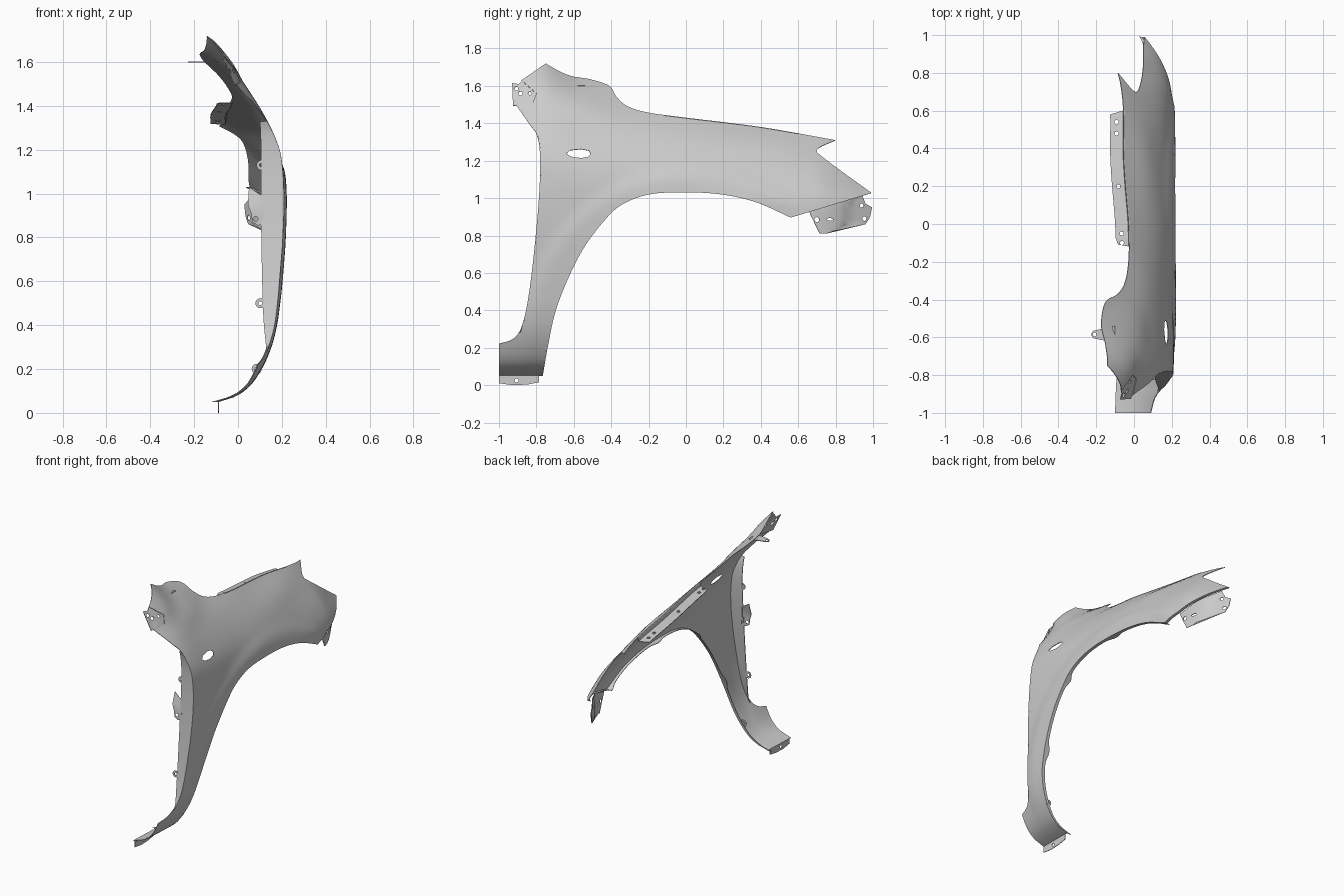
import bpy, bmesh, math
from mathutils import Vector
from mathutils.geometry import delaunay_2d_cdt

if "Cube" in bpy.data.objects:
    bpy.data.objects.remove(bpy.data.objects["Cube"])


def interp(xs, ys, t):
    """Smooth curve through the points (xs, ys), clamped at the ends."""
    n = min(len(xs), len(ys))
    t = min(max(t, xs[0]), xs[n - 1])
    i = next((k for k in range(n - 2) if t <= xs[k + 1]), n - 2)
    def slope(k):
        a, b = max(k - 1, 0), min(k + 1, n - 1)
        return (ys[b] - ys[a]) / (xs[b] - xs[a])
    h = xs[i + 1] - xs[i]
    s = (t - xs[i]) / h
    return ((2*s**3 - 3*s**2 + 1) * ys[i] + (s**3 - 2*s**2 + s) * h * slope(i)
            + (3*s**2 - 2*s**3) * ys[i + 1] + (s**3 - s**2) * h * slope(i + 1))


# Outer skin: x as a function of y and z, from cross-sections along the body
LOW_Z = [.05, .08, .15, .3, .5, .75, .9]
LOW_X = [-.09, 0, .075, .145, .18, .203, .21]
UP_Z = [.9, 1, 1.1, 1.2, 1.3, 1.4, 1.5, 1.6, 1.72]
SECTIONS = {
    -.9: [.205, .205, .2, .185, .135, .07, 0, -.045, -.12],
    -.75: [.21, .21, .205, .19, .15, .095, .03, -.03, -.14],
    -.55: [.21, .21, .205, .185, .14, .08, .01, -.11, -.29],
    -.3: [.21, .21, .2, .175, .125, .05, -.06, -.16, -.3],
    0: [.21, .21, .2, .165, .1, .005, -.11],
    .4: [.205, .205, .175, .12, .045, -.08, -.2],
    .7: [.2, .19, .14, .06, -.035, -.14],
    .85: [.17, .145, .075, -.01, -.1, -.2],
    1.0: [.1, .075, -.02, -.1, -.2, -.3],
}


def skin(y, z):
    x = interp(list(SECTIONS), [interp(UP_Z, s, z) for s in SECTIONS.values()], y)
    if z < .9:
        x += interp(LOW_Z, LOW_X, z) - .21
    x -= .15 * max(0, -.86 - y) * min(1, z * 4)
    r = math.hypot(y - .05, z - .25)                      # wheel arch flare
    s = min(max((r - .86) / .09, 0), 1)
    return x + .012 * (1 - s*s*(3 - 2*s)) * min(1, max(0, z - .1) * 3)


def on_skin(y, z, inset=0):
    return Vector((skin(y, z) - inset, y, z))


def spline(pts, n=8):
    """Catmull-Rom samples through 2D points, last point included."""
    p = [Vector(q) for q in pts]
    p = [2*p[0] - p[1]] + p + [2*p[-1] - p[-2]]
    out = []
    for a, b, c, d in zip(p, p[1:], p[2:], p[3:]):
        for k in range(n):
            t = k / n
            out.append(.5 * (2*b + (c - a)*t + (2*a - 5*b + 4*c - d)*t*t
                             + (3*b - a - 3*c + d)*t**3))
    return out + [p[-2]]


def ring(u, v, ru, rv=None, n=14):
    rv = rv or ru
    return [(u + ru*math.cos(2*math.pi*k/n), v + rv*math.sin(2*math.pi*k/n)) for k in range(n)]


def inside(p, poly):
    hit = False
    for a, b in zip(poly, poly[1:] + poly[:1]):
        if (a[1] > p[1]) != (b[1] > p[1]) and p[0] < a[0] + (b[0]-a[0])*(p[1]-a[1])/(b[1]-a[1]):
            hit = not hit
    return hit


def finish(name, verts, faces, thick):
    bm = bmesh.new()
    vs = [bm.verts.new(v) for v in verts]
    for f in faces:
        bm.faces.new([vs[i] for i in f])
    bmesh.ops.delete(bm, geom=[v for v in bm.verts if not v.link_faces], context='VERTS')
    bmesh.ops.recalc_face_normals(bm, faces=bm.faces)
    bmesh.ops.solidify(bm, geom=bm.faces[:], thickness=thick)
    bmesh.ops.recalc_face_normals(bm, faces=bm.faces)
    me = bpy.data.meshes.new(name)
    bm.to_mesh(me)
    bm.free()
    ob = bpy.data.objects.new(name, me)
    bpy.context.collection.objects.link(ob)
    bpy.ops.object.select_all(action='DESELECT')
    ob.select_set(True)
    bpy.context.view_layer.objects.active = ob
    bpy.ops.object.shade_smooth_by_angle(angle=math.radians(35))


def sheet(name, outline, holes, place, step=.03, thick=.004):
    """Pressed sheet: fill a flat outline with holes, then place it in space."""
    loops = [[Vector(p) for p in lp] for lp in [outline] + holes]
    pts, edges = [], []
    for lp in loops:
        n, m = len(pts), len(lp)
        pts += lp
        edges += [(n + k, n + (k + 1) % m) for k in range(m)]
    def filled(p):
        return inside(p, loops[0]) and not any(inside(p, h) for h in loops[1:])
    rim = pts[:]
    us, vs = [p.x for p in rim], [p.y for p in rim]
    for i in range(int((max(us) - min(us)) / step) + 1):
        for j in range(int((max(vs) - min(vs)) / step) + 1):
            p = Vector((min(us) + (i + .5)*step, min(vs) + (j + .5)*step))
            if filled(p) and min((p - q).length_squared for q in rim) > (.45*step)**2:
                pts.append(p)
    res = delaunay_2d_cdt(pts, edges, [], 0, 1e-6)
    v2 = res[0]
    tris = [f for f in res[2] if filled(sum((v2[i] for i in f), Vector((0, 0))) / len(f))]
    finish(name, [place(p.x, p.y) for p in v2], tris, thick)


def strip(name, *rows, thick=.004):
    n = len(rows[0])
    faces = [(r*n + k, r*n + k + 1, (r + 1)*n + k + 1, (r + 1)*n + k)
             for r in range(len(rows) - 1) for k in range(n - 1)]
    finish(name, [p for row in rows for p in row], faces, thick)


# Fender panel outline in side view
arch = spline([(.56, .90), (.38, .98), (.2, 1.022), (0, 1.035), (-.2, 1.023), (-.35, .965),
               (-.45, .87), (-.55, .735), (-.63, .58), (-.7, .4), (-.74, .22), (-.77, .05)])
rear = spline([(-1, .22), (-.92, .25), (-.87, .34), (-.83, .56), (-.79, .95), (-.78, 1.2),
               (-.795, 1.33), (-.84, 1.4), (-.91, 1.5)])
cowl = spline([(-.88, 1.63), (-.75, 1.72)], 4) + spline(
    [(-.75, 1.72), (-.68, 1.68), (-.61, 1.652), (-.51, 1.635), (-.41, 1.60),
     (-.37, 1.54), (-.31, 1.49), (-.2, 1.457), (0, 1.43), (.4, 1.38), (.8, 1.31)])[1:]
nose = spline([(.8, 1.31), (.72, 1.275), (.70, 1.25), (.73, 1.22), (.85, 1.13), (.99, 1.03)])
chin = spline([(.99, 1.03), (.56, .90)], 14)
foot = spline([(-.77, .05), (-1, .05)], 8) + spline([(-1, .05), (-1, .22)], 6)[1:]
notch = [(-.82, 1.51), (-.80, 1.56)]
lamp_hole = [(-.64, 1.238), (-.62, 1.256), (-.56, 1.262), (-.52, 1.254), (-.51, 1.238),
             (-.52, 1.222), (-.56, 1.214), (-.615, 1.222)]
outline = arch + foot[1:-1] + rear + notch + cowl + nose[1:] + chin[1:-1]
sheet("fender_panel", outline, [lamp_hole], on_skin, .025)

# Folded lip around the wheel arch and under the nose
def lip_width(k):
    return .022 + .02 * max(0, math.cos(k * .28)) ** 6
strip("arch_lip", [on_skin(*p) for p in arch],
      [on_skin(p.x, p.y, lip_width(k)) for k, p in enumerate(arch)])
strip("nose_lip", [on_skin(*p) for p in chin], [on_skin(p.x, p.y, .02) for p in chin])

# Door-side flange with its fixing tabs
edge = [p for p in rear if .28 < p.y < 1.34]
strip("door_flange", [on_skin(*p) for p in edge],
      [Vector((min(skin(*p) - .006, interp([.28, .45, .9, 1.2, 1.34], [.13, .115, .105, .105, .1], p.y)),
               p.x + .012, p.y)) for p in edge])
for n, (x, y, z) in enumerate([(.107, -.77, 1.13), (.102, -.826, .5), (.085, -.75, .2)]):
    sheet(f"door_tab_{n + 1}", ring(x, z, .023), [ring(x, z, .009)], lambda u, v, y=y: Vector((u, y, v)))
sheet("hinge_bracket", [(.05, 1.03), (.11, .99), (.125, .86), (.09, .855), (.065, .87), (.06, .91), (.045, .95)],
      [ring(.08, .885, .011)], lambda u, v: Vector((u, -.785 + .25*max(0, v - .93), v)))

# Bonnet-side ledge, dropped below the top edge
top = [p for p in cowl if -.14 < p.x < .64]
strip("bonnet_drop", [on_skin(*p) for p in top],
      [on_skin(*p) + Vector((-.004, 0, -.028)) for p in top])
top_y, top_z = [p.x for p in top], [p.y for p in top]
def ledge(y, w):
    z = interp(top_y, top_z, y)
    return Vector((skin(y, z) - .004 - w, y, z - .028))
y0, y1 = top_y[0], top_y[-1]
sheet("bonnet_ledge", [(y0 + (y1 - y0)*k/16, 0) for k in range(17)]
      + [(y1 - .02, .068)] + [(y1 - (y1 - y0)*k/16, .068) for k in range(1, 16)] + [(y0 + .01, .055)],
      [ring(y, .035, .011) for y in (.54, .48, .2, -.05, -.1)], ledge)

# Pillar bracket at the upper rear corner
sheet("pillar_bracket", [(-.925, 1.495), (-.79, 1.5), (-.78, 1.57), (-.87, 1.63), (-.895, 1.61), (-.93, 1.615)],
      [ring(-.908, 1.585, .011), ring(-.885, 1.56, .011), ring(-.835, 1.56, .009)],
      lambda y, z: on_skin(y, z, .008))

# Small tab under the cowl corner
sheet("cowl_tab", [(-.1, -.62), (-.17, -.615), (-.215, -.605), (-.228, -.585), (-.215, -.565), (-.1, -.54)],
      [ring(-.208, -.585, .01)], lambda x, y: Vector((x, y, 1.603)))

# Bumper bracket hanging below the nose
sheet("bumper_bracket", [(.655, .935), (.69, .86), (.715, .81), (.75, .81), (.96, .86), (.985, .9), (.995, .95),
                         (.96, .97), (.94, 1.02), (.8, .985)],
      [ring(.70, .885, .013), ring(.77, .886, .018, .007), ring(.94, .96, .011), ring(.955, .89, .012)],
      lambda y, z: Vector((skin(y, 1.0) - .025 - .02*min(1, max(0, (y - .84) / .03)), y, z)))

# Sill flange under the foot
sheet("sill_flange", [(-1, .052), (-.785, .052), (-.785, .015), (-.85, .003), (-.93, 0), (-1, .01)],
      [ring(-.905, .025, .011)], lambda y, z: Vector((-.091, y, z)))
